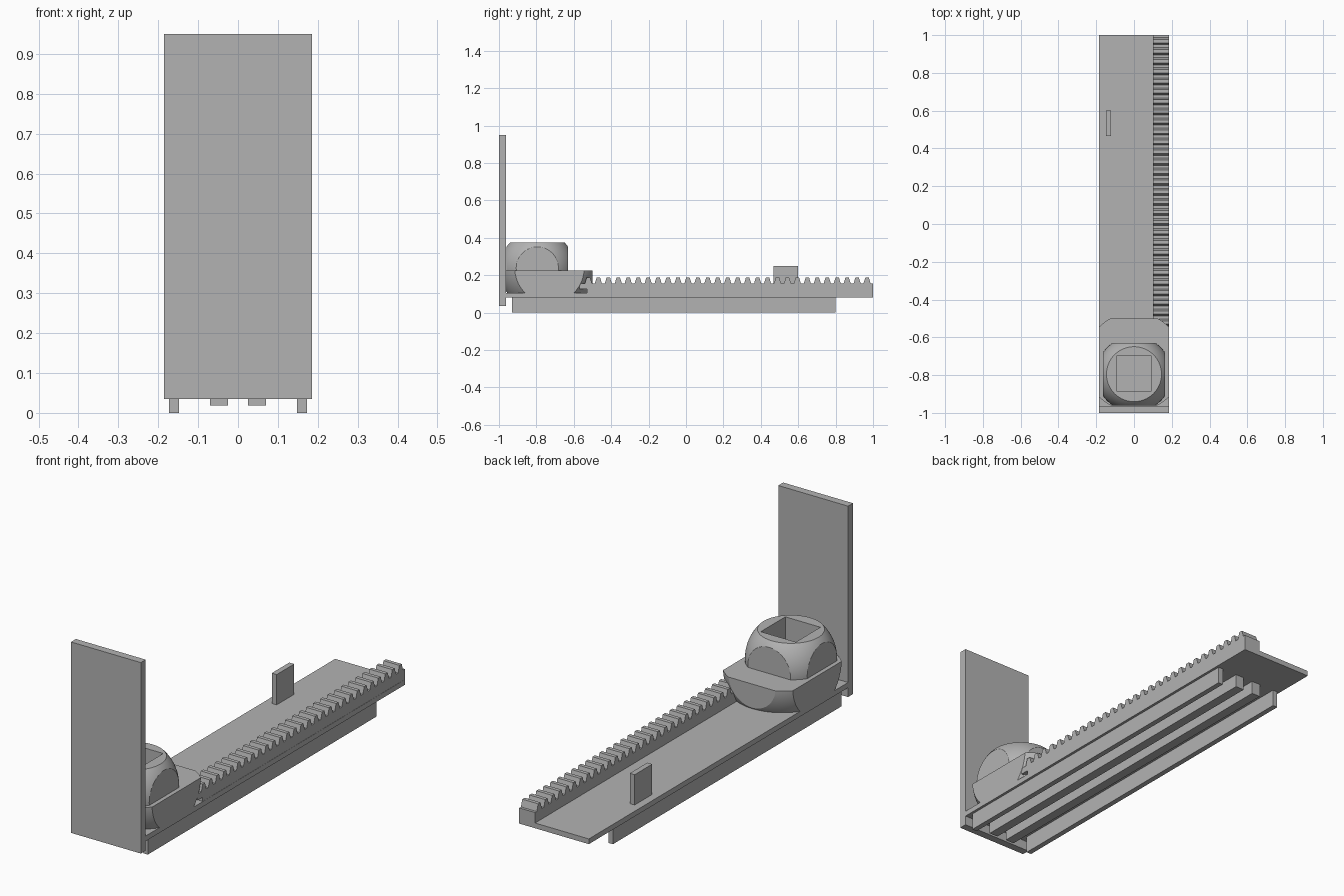
import bpy, bmesh
from mathutils import Vector

if "Cube" in bpy.data.objects:
    bpy.data.objects.remove(bpy.data.objects["Cube"], do_unlink=True)

grey = bpy.data.materials.new("plain grey")
grey.use_nodes = True
colour = (0.45, 0.45, 0.45, 1)
grey.diffuse_color = colour
grey.node_tree.nodes["Principled BSDF"].inputs["Base Color"].default_value = colour


def finish(bm, name):
    bmesh.ops.recalc_face_normals(bm, faces=bm.faces)
    mesh = bpy.data.meshes.new(name)
    bm.to_mesh(mesh)
    bm.free()
    mesh.materials.append(grey)
    obj = bpy.data.objects.new(name, mesh)
    bpy.context.collection.objects.link(obj)
    return obj


def box(name, low, high):
    low, high = Vector(low), Vector(high)
    bm = bmesh.new()
    bmesh.ops.create_cube(bm, size=1)
    bmesh.ops.scale(bm, vec=high - low, verts=bm.verts)
    bmesh.ops.translate(bm, vec=(low + high) / 2, verts=bm.verts)
    return finish(bm, name)


def extrude_profile(name, points, x0, x1):
    """Extrude a (y, z) outline along x."""
    bm = bmesh.new()
    face = bm.faces.new([bm.verts.new((x0, y, z)) for y, z in points])
    moved = bmesh.ops.extrude_face_region(bm, geom=[face])["geom"]
    verts = [v for v in moved if isinstance(v, bmesh.types.BMVert)]
    bmesh.ops.translate(bm, vec=(x1 - x0, 0, 0), verts=verts)
    return finish(bm, name)


def clipped_ball(name, centre, radius, low, high):
    """Sphere trimmed flat by the sides of a box."""
    bm = bmesh.new()
    bmesh.ops.create_uvsphere(bm, u_segments=96, v_segments=48, radius=radius)
    bmesh.ops.translate(bm, vec=centre, verts=bm.verts)
    for axis in range(3):
        for limit, sign in ((low[axis], -1), (high[axis], 1)):
            point, normal = Vector(), Vector()
            point[axis], normal[axis] = limit, sign
            geom = bm.verts[:] + bm.edges[:] + bm.faces[:]
            bmesh.ops.bisect_plane(bm, geom=geom, plane_co=point, plane_no=normal,
                                   clear_outer=True, dist=1e-6)
            rim = [e for e in bm.edges if e.is_boundary]
            if rim:
                bmesh.ops.contextual_create(bm, geom=rim)
    return finish(bm, name)


def activate(obj):
    bpy.ops.object.select_all(action='DESELECT')
    obj.select_set(True)
    bpy.context.view_layer.objects.active = obj


# Upright front panel, long base plate and the small stop on it
W = 0.185
box("front_panel", (-W, -1, 0.035), (W, -0.963, 0.95))
box("base_plate", (-W, -0.965, 0.08), (W, 1, 0.105))
box("stop_tab", (-0.148, 0.467, 0.1), (-0.122, 0.6, 0.25))

# Runners under the base, mirrored left and right
for side, s in (("left", 1), ("right", -1)):
    for part, a, b, z in (("outer_runner", 0.148, 0.173, 0), ("inner_runner", 0.025, 0.07, 0.018)):
        xs = sorted((a * s, b * s))
        box(f"{side}_{part}", (xs[0], -0.93, z), (xs[1], 0.8, 0.085))

# Toothed rack along the left edge
root, tip, pitch = 0.155, 0.188, 0.0532
outline = [(1, 0.1), (1, root)]
for i in range(29):
    y = 0.968 - i * pitch
    outline += [(y + 0.019, root), (y + 0.009, tip), (y - 0.009, tip), (y - 0.019, root)]
outline += [(-0.57, root), (-0.57, 0.125), (-0.53, 0.125), (-0.53, 0.1)]
extrude_profile("toothed_rack", outline, 0.1, W - 0.001)

# Bowl-shaped mount
mount = clipped_ball("knob_mount", (0, -0.73, 0.237), 0.262,
                     (-W, -0.964, 0.105), (W, -0.5, 0.225))

# Rounded knob with flat sides and a square socket
knob = clipped_ball("knob", (0, -0.795, 0.238), 0.2,
                    (-0.165, -0.96, 0.222), (0.165, -0.63, 0.375))
cutter = box("socket_cutter", (-0.093, -0.885, 0.1), (0.093, -0.699, 0.5))
cutter.hide_render = True
activate(knob)
cut = knob.modifiers.new("socket", 'BOOLEAN')
cut.operation, cut.solver, cut.object = 'DIFFERENCE', 'EXACT', cutter
bpy.ops.object.modifier_apply(modifier=cut.name)
bpy.data.objects.remove(cutter, do_unlink=True)

for obj in (mount, knob):
    activate(obj)
    bpy.ops.object.shade_smooth_by_angle(angle=0.35)
